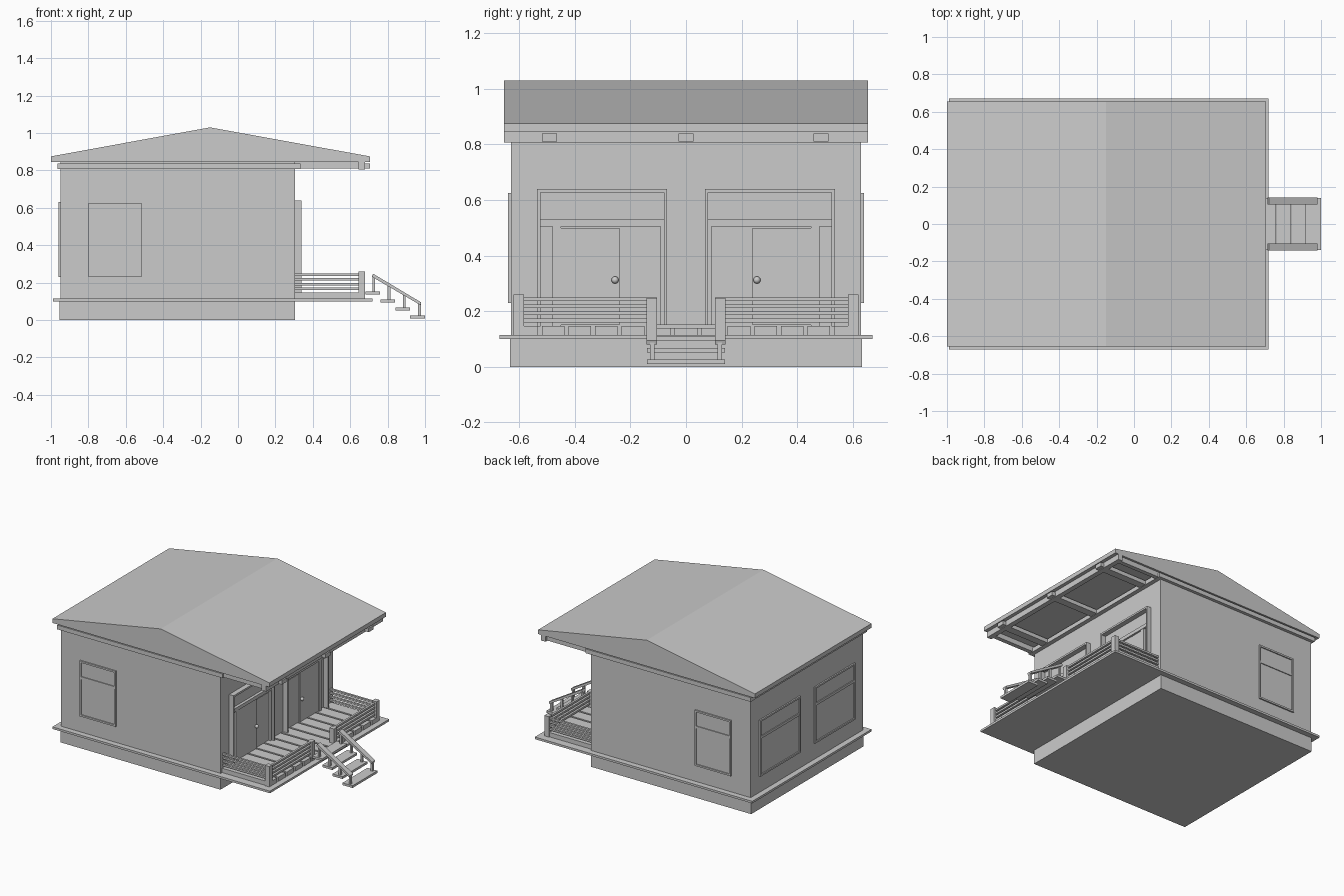
import bpy, bmesh, math
from mathutils import Vector

old = bpy.data.objects.get("Cube")
if old:
    bpy.data.objects.remove(old, do_unlink=True)

grey = bpy.data.materials.new("plain grey")
grey.use_nodes = True
COLOUR = (0.6, 0.6, 0.6, 1)
grey.diffuse_color = COLOUR
grey.node_tree.nodes["Principled BSDF"].inputs["Base Color"].default_value = COLOUR


def finish(name, bm):
    bmesh.ops.recalc_face_normals(bm, faces=bm.faces)
    mesh = bpy.data.meshes.new(name)
    bm.to_mesh(mesh)
    bm.free()
    mesh.materials.append(grey)
    obj = bpy.data.objects.new(name, mesh)
    bpy.context.collection.objects.link(obj)
    return obj


def box(name, x, y, z):
    """Box from (min, max) pairs."""
    bm = bmesh.new()
    bmesh.ops.create_cube(bm, size=1)
    for v in bm.verts:
        v.co = Vector([lo + (hi - lo) * (c + 0.5) for c, (lo, hi) in zip(v.co, (x, y, z))])
    return finish(name, bm)


def prism(name, profile, y):
    """Extrude an x-z profile along y."""
    bm = bmesh.new()
    face = bm.faces.new([bm.verts.new((px, y[0], pz)) for px, pz in profile])
    out = bmesh.ops.extrude_face_region(bm, geom=[face])
    bmesh.ops.translate(bm, vec=(0, y[1] - y[0], 0),
                        verts=[g for g in out["geom"] if isinstance(g, bmesh.types.BMVert)])
    return finish(name, bm)


def span(side, a, b):
    """Range mirrored to the given side of y = 0."""
    return tuple(sorted((side * a, side * b)))


def wall_panel(name, wall, depth, u, z):
    """Box on a wall: wall = (axis, sign, position), depth = range outward."""
    axis, sign, pos = wall
    d = tuple(sorted((pos + sign * depth[0], pos + sign * depth[1])))
    return box(name, d, u, z) if axis == "x" else box(name, u, d, z)


def window(name, wall, u, z, bar):
    """Framed window with an upper light and a lower sash."""
    t = 0.012
    out = (-0.01, 0.01)
    for i in (0, 1):
        edge = (u[0], u[0] + t) if i == 0 else (u[1] - t, u[1])
        wall_panel(name + "_jamb", wall, out, edge, z)
        rail = (z[0], z[0] + t) if i == 0 else (z[1] - t, z[1])
        wall_panel(name + "_rail", wall, out, (u[0] + t, u[1] - t), rail)
    wall_panel(name + "_transom", wall, (-0.01, 0.008), (u[0] + t, u[1] - t), (bar, bar + 0.018))
    wall_panel(name + "_glass", wall, (-0.01, 0.002), (u[0] + t, u[1] - t), (z[0] + t, z[1] - t))


# House body, foundation and floor
box("house_walls", (-0.95, 0.305), (-0.63, 0.63), (0.11, 0.846))
box("foundation", (-0.955, 0.305), (-0.632, 0.632), (0, 0.101))
box("floor_slab", (-0.99, 0.72), (-0.67, 0.67), (0.1, 0.115))

# Roof and the trim under it
prism("roof", [(-1, 0.845), (0.705, 0.845), (0.705, 0.875), (-0.15, 1.03), (-1, 0.875)], (-0.655, 0.655))
box("eave_trim", (-0.965, 0.335), (-0.652, 0.652), (0.808, 0.838))
box("porch_cross_beam", (0.645, 0.68), (-0.655, 0.655), (0.806, 0.846))
for y in (-0.49, 0, 0.485):
    box("porch_rafter", (0.3, 0.707), (y - 0.027, y + 0.027), (0.81, 0.838))
for s in (-1, 1):
    box("porch_side_beam", (0.3, 0.66), span(s, 0.61, 0.64), (0.81, 0.846))

# Windows on the two side walls and the rear wall
for s in (-1, 1):
    window("side_window", ("y", s, s * 0.63), (-0.8, -0.515), (0.23, 0.625), 0.495)
    window("rear_window", ("x", -1, -0.95), span(s, 0.08, 0.535), (0.23, 0.63), 0.495)

# Porch door sets: frame, transom, sliding door, fixed pane, handle
for s in (-1, 1):
    for a, b in ((0.068, 0.08), (0.523, 0.535)):
        box("door_jamb", (0.3, 0.34), span(s, a, b), (0.145, 0.64))
    box("door_head", (0.3, 0.34), span(s, 0.08, 0.523), (0.627, 0.64))
    box("door_transom", (0.3, 0.325), span(s, 0.08, 0.523), (0.505, 0.53))
    for a, b in ((0.08, 0.092), (0.45, 0.48)):
        box("door_mullion", (0.3, 0.322), span(s, a, b), (0.145, 0.505))
    box("door_leaf", (0.3, 0.318), span(s, 0.24, 0.465), (0.15, 0.5))
    box("fixed_pane", (0.3, 0.31), span(s, 0.092, 0.24), (0.15, 0.49))
    bpy.ops.mesh.primitive_uv_sphere_add(segments=12, ring_count=8, radius=0.013,
                                         location=(0.327, s * 0.255, 0.312))
    knob = bpy.context.object
    knob.name = "door_handle"
    knob.data.materials.append(grey)
    bpy.ops.object.shade_smooth_by_angle()

# Porch deck boards
BOARDS, PITCH = 13, 0.0955
for i in range(BOARDS):
    y = (i - (BOARDS - 1) / 2) * PITCH
    box("deck_board", (0.305, 0.68), (y - 0.041, y + 0.041), (0.115, 0.146))

# Porch railing
for s in (-1, 1):
    box("corner_post", (0.645, 0.68), span(s, 0.583, 0.62), (0.115, 0.26))
    box("gate_post", (0.645, 0.68), span(s, 0.105, 0.14), (0.115, 0.25))
    for i in range(4):
        z = 0.16 + i * 0.0255
        box("side_rail", (0.305, 0.65), span(s, 0.595, 0.61), (z, z + 0.013))
        box("front_rail", (0.655, 0.67), span(s, 0.135, 0.59), (z, z + 0.013))

# Stairs with sloping handrails
for i in range(4):
    x, z = 0.682 + i * 0.0795, 0.137 - i * 0.0425
    box("stair_tread", (x, x + 0.078), (-0.14, 0.14), (z, z + 0.016))
    px = 0.726 + i * 0.0815
    top = 0.24 - (px - 0.715) * 0.6
    for s in (-1, 1):
        box("stair_baluster", (px - 0.007, px + 0.007), span(s, 0.114, 0.13), (z + 0.01, top))
for s in (-1, 1):
    prism("handrail", [(0.715, 0.232), (0.975, 0.08), (0.98, 0.094), (0.722, 0.248)], span(s, 0.105, 0.142))
